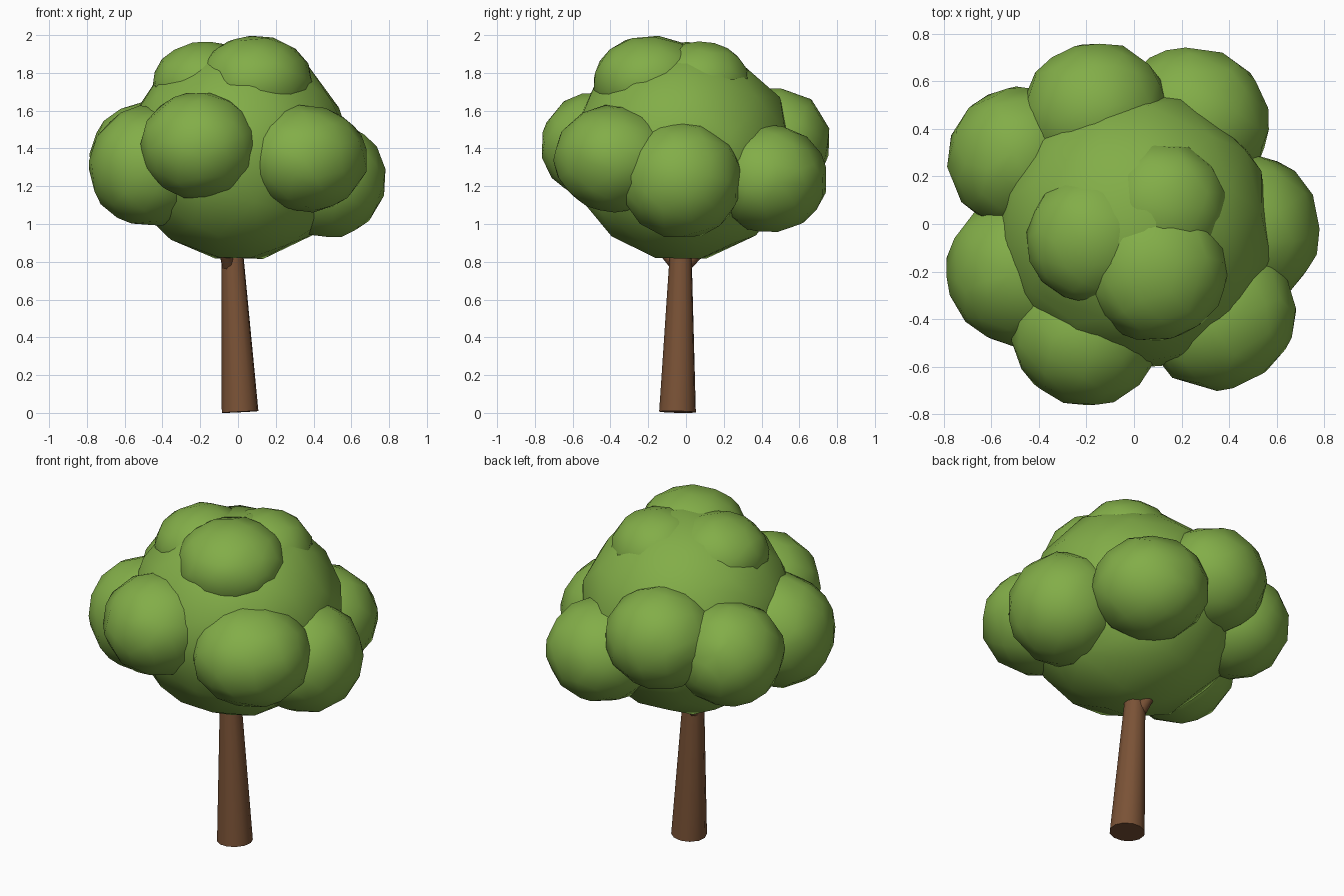
import bpy, bmesh, random
from mathutils import Vector, Euler

if "Cube" in bpy.data.objects:
    bpy.data.objects.remove(bpy.data.objects["Cube"])

random.seed(4)


def material(name, rgb):
    m = bpy.data.materials.new(name)
    m.diffuse_color = (*rgb, 1)
    m.use_nodes = True
    m.node_tree.nodes["Principled BSDF"].inputs["Base Color"].default_value = m.diffuse_color
    return m


green = material("leaf green", (0.225, 0.42, 0.065))
brown = material("bark brown", (0.195, 0.085, 0.037))


def finish(name, bm, mat, angle):
    mesh = bpy.data.meshes.new(name)
    bm.to_mesh(mesh)
    bm.free()
    ob = bpy.data.objects.new(name, mesh)
    bpy.context.collection.objects.link(ob)
    mesh.materials.append(mat)
    bpy.ops.object.select_all(action='DESELECT')
    ob.select_set(True)
    bpy.context.view_layer.objects.active = ob
    bpy.ops.object.shade_smooth_by_angle(angle=angle)
    return ob


def clump(name, centre, radius, height, depth=None):
    """Rounded low-poly leaf mass; depth is its radius along the outward direction."""
    bm = bmesh.new()
    bmesh.ops.create_icosphere(bm, subdivisions=3, radius=1)
    turn = Euler([random.uniform(0, 6.28) for _ in range(3)]).to_matrix()
    size = Vector((depth or radius, radius, height))
    out = Vector((centre[0], centre[1], 0)).to_track_quat('X', 'Z')
    for v in bm.verts:
        p = turn @ v.co * random.uniform(0.995, 1.025)
        v.co = out @ (p * size) + Vector(centre)
    ob = finish(name, bm, green, 1.2)
    dec = ob.modifiers.new("coarse facets", 'DECIMATE')
    dec.ratio = 0.5
    return ob


def limb(name, start, end, r1, r2, sides):
    """Tapered limb between two points."""
    a, b = Vector(start), Vector(end)
    bm = bmesh.new()
    bmesh.ops.create_cone(bm, cap_ends=True, segments=sides,
                          radius1=r1, radius2=r2, depth=(b - a).length)
    rot = (b - a).to_track_quat('Z', 'Y')
    for v in bm.verts:
        v.co = rot @ v.co + (a + b) / 2
    return finish(name, bm, brown, 0.9)


# trunk and two branches
limb("trunk", (0.011, -0.045, 0.005), (-0.038, -0.025, 1.0), 0.098, 0.051, 12)
limb("back_branch", (-0.05, -0.01, 0.775), (-0.08, 0.24, 1.03), 0.036, 0.025, 8)
limb("front_branch", (-0.05, -0.045, 0.775), (-0.11, -0.26, 1.03), 0.036, 0.025, 8)

# crown core
clump("crown_core", (0.002, -0.02, 1.378), 0.582, 0.57)

# ring of side clumps: centre, width radius, height radius, outward radius
ring = [((0.465, -0.025, 1.235), 0.318, 0.31, 0.315),
        ((0.36, -0.38, 1.345), 0.325, 0.28, 0.31),
        ((-0.205, -0.465, 1.415), 0.31, 0.282, 0.295),
        ((-0.475, -0.20, 1.305), 0.315, 0.315, 0.31),
        ((-0.49, 0.28, 1.35), 0.298, 0.288, 0.29),
        ((-0.165, 0.47, 1.435), 0.305, 0.285, 0.29),
        ((0.25, 0.435, 1.24), 0.32, 0.282, 0.305)]
for i, (c, w, h, d) in enumerate(ring):
    clump(f"side_clump_{i + 1}", c, w, h, d)

# flatter top clumps
top = [((0.09, -0.19, 1.752), 0.30, 0.243),
       ((-0.175, -0.06, 1.74), 0.275, 0.222),
       ((0.12, 0.075, 1.74), 0.27, 0.222)]
for i, (c, w, h) in enumerate(top):
    clump(f"top_clump_{i + 1}", c, w, h)
